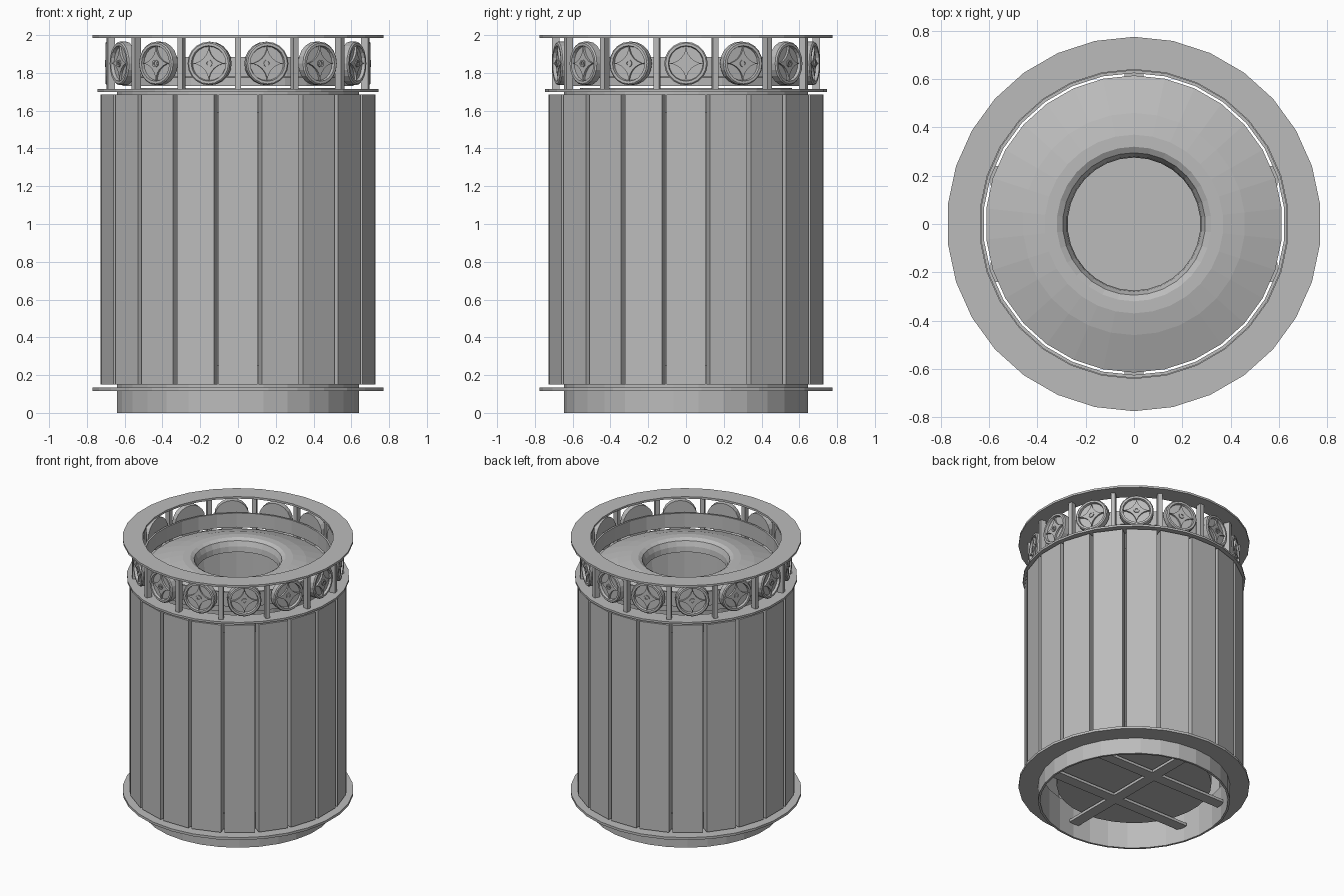
import bpy, bmesh
from math import sin, cos, pi, radians
from mathutils import Matrix, Vector

cube = bpy.data.objects.get("Cube")
if cube:
    bpy.data.objects.remove(cube, do_unlink=True)

SEG = 30
SLATS = 20
MEDALLIONS = 14

metal = bpy.data.materials.new("grey_metal")
metal.use_nodes = True
GREY = (0.5, 0.5, 0.5, 1)
metal.diffuse_color = GREY
metal.node_tree.nodes["Principled BSDF"].inputs["Base Color"].default_value = GREY


def finish(name, bm):
    bmesh.ops.recalc_face_normals(bm, faces=bm.faces)
    mesh = bpy.data.meshes.new(name)
    bm.to_mesh(mesh)
    bm.free()
    mesh.materials.append(metal)
    obj = bpy.data.objects.new(name, mesh)
    bpy.context.collection.objects.link(obj)
    return obj


def lathe_into(bm, profile, seg, matrix=Matrix(), closed=True):
    """Revolve (radius, z) points about z; radius 0 makes a pole."""
    rows = []
    for r, z in profile:
        if r == 0:
            rows.append([bm.verts.new(matrix @ Vector((0, 0, z)))] * seg)
        else:
            rows.append([bm.verts.new(matrix @ Vector(
                (r * cos(pi / 2 + 2 * pi * i / seg), r * sin(pi / 2 + 2 * pi * i / seg), z)))
                for i in range(seg)])
    pairs = list(zip(rows, rows[1:]))
    if closed:
        pairs.append((rows[-1], rows[0]))
    for a, b in pairs:
        for i in range(seg):
            j = (i + 1) % seg
            corners = list(dict.fromkeys((a[i], a[j], b[j], b[i])))
            if len(corners) > 2:
                bm.faces.new(corners)


def lathe(name, profile, seg=SEG, closed=True):
    bm = bmesh.new()
    lathe_into(bm, profile, seg, closed=closed)
    return finish(name, bm)


def ring(name, inner, outer, low, high):
    return lathe(name, [(inner, low), (outer, low), (outer, high), (inner, high)])


def box_into(bm, size, matrix):
    bmesh.ops.create_cube(bm, size=1, matrix=matrix @ Matrix.Diagonal((*size, 1)))


def around(count, radius, z, start=0):
    """Frames spaced round the axis, with local x pointing outward."""
    for i in range(count):
        yield (Matrix.Rotation(start + 2 * pi * i / count, 4, 'Z')
               @ Matrix.Translation((radius, 0, z)))


# Base, rims and inner support bands
ring("base_band", 0.63, 0.645, 0, 0.25)
ring("base_plate", 0.63, 0.775, 0.117, 0.135)
ring("upper_band", 0.63, 0.645, 1.59, 1.70)
ring("lower_rim", 0.63, 0.747, 1.70, 1.715)
ring("top_rim", 0.64, 0.775, 1.985, 2.0)
ring("medallion_band", 0.625, 0.638, 1.78, 1.885)

# Inner bin with an open top
lathe("inner_bin", [(0, 0.13), (0.52, 0.13), (0.56, 1.72), (0.54, 1.72), (0.5, 0.15), (0, 0.15)],
      closed=False)

# Domed lid with a round opening
lathe("lid", [(0.6, 1.73), (0.615, 1.73), (0.615, 1.775), (0.46, 1.83), (0.37, 1.85), (0.32, 1.85),
              (0.295, 1.835), (0.28, 1.80), (0.275, 1.76), (0.29, 1.76), (0.32, 1.82), (0.46, 1.81),
              (0.6, 1.76)])

# Support bars under the bin
bm = bmesh.new()
box_into(bm, (0.08, 1.26, 0.02), Matrix.Translation((0, 0, 0.11)))
for y in (-0.2, 0.2):
    box_into(bm, (1.19, 0.08, 0.02), Matrix.Translation((0, y, 0.11)))
finish("support_bars", bm)

# Upright slats
bm = bmesh.new()
for frame in around(SLATS, 0.695, 0.918):
    box_into(bm, (0.065, 0.205, 1.535), frame)
finish("side_slats", bm)

# Thin posts between the medallions
bm = bmesh.new()
for frame in around(MEDALLIONS, 0.69, 1.85, pi / MEDALLIONS):
    box_into(bm, (0.04, 0.03, 0.272), frame)
finish("rim_posts", bm)


def star_outline(reach, steps=6):
    """Four points joined by inward arcs."""
    points = []
    for k in range(4):
        a = k * pi / 2
        centre = Vector((cos(a) - sin(a), sin(a) + cos(a))) * reach
        for s in range(steps):
            t = a - pi / 2 - s / steps * pi / 2
            points.append(centre + Vector((cos(t), sin(t))) * reach)
    return points


# Round medallions: dished disc, raised star and centre stud
discs, stars, studs = bmesh.new(), bmesh.new(), bmesh.new()
for frame in around(MEDALLIONS, 0.655, 1.85):
    facing = frame @ Matrix.Rotation(radians(90), 4, 'Y')
    lathe_into(discs, [(0, 0), (0.115, 0), (0.115, 0.04), (0.108, 0.047), (0.094, 0.047),
                       (0.09, 0.03), (0, 0.03)], 20, facing, closed=False)
    outline = star_outline(0.094)
    lower = [stars.verts.new(facing @ Vector((*p, 0.025))) for p in outline]
    upper = [stars.verts.new(facing @ Vector((*p, 0.043))) for p in outline]
    hub = stars.verts.new(facing @ Vector((0, 0, 0.043)))
    for i in range(len(outline)):
        j = (i + 1) % len(outline)
        stars.faces.new((lower[i], lower[j], upper[j], upper[i]))
        stars.faces.new((upper[i], upper[j], hub))
    lathe_into(studs, [(0.01, 0.04), (0.02, 0.04), (0.02, 0.05), (0.01, 0.05)], 10, facing)
finish("medallion_discs", discs)
finish("medallion_stars", stars)
finish("medallion_studs", studs)
